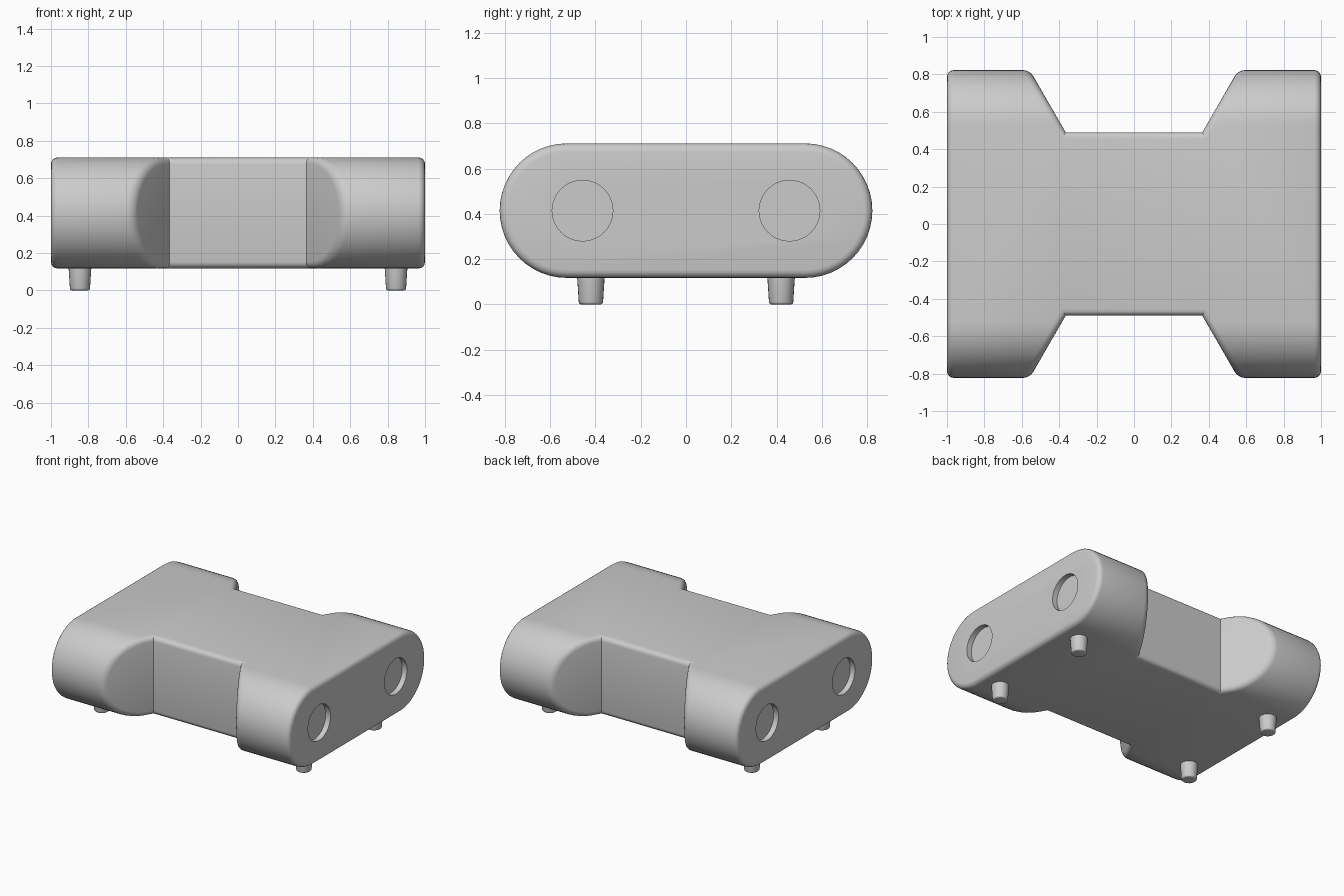
import bpy
import bmesh
from math import sin, cos, pi, radians, tan
from mathutils import Matrix

cube = bpy.data.objects.get("Cube")
if cube:
    bpy.data.objects.remove(cube, do_unlink=True)

HALF_DEPTH, BOTTOM, TOP = 0.823, 0.117, 0.711
RADIUS = (TOP - BOTTOM) / 2
MID = BOTTOM + RADIUS

grey = bpy.data.materials.new("light grey")
grey.use_nodes = True
grey.diffuse_color = (0.6, 0.6, 0.6, 1)
grey.node_tree.nodes["Principled BSDF"].inputs["Base Color"].default_value = (0.6, 0.6, 0.6, 1)


def add_object(name, bm):
    bmesh.ops.recalc_face_normals(bm, faces=bm.faces[:])
    mesh = bpy.data.meshes.new(name)
    bm.to_mesh(mesh)
    bm.free()
    mesh.materials.append(grey)
    obj = bpy.data.objects.new(name, mesh)
    bpy.context.collection.objects.link(obj)
    return obj


def prism(name, points, direction):
    """Extrude a closed outline along a direction."""
    bm = bmesh.new()
    face = bm.faces.new([bm.verts.new(p) for p in points])
    grown = bmesh.ops.extrude_face_region(bm, geom=[face])["geom"]
    verts = [g for g in grown if isinstance(g, bmesh.types.BMVert)]
    bmesh.ops.translate(bm, verts=verts, vec=direction)
    return add_object(name, bm)


def cut(obj, cutters):
    """Subtract cutters and bake the result."""
    for cutter in cutters:
        mod = obj.modifiers.new("cut", "BOOLEAN")
        mod.operation, mod.solver, mod.object = "DIFFERENCE", "EXACT", cutter
    graph = bpy.context.evaluated_depsgraph_get()
    baked = bpy.data.meshes.new_from_object(obj.evaluated_get(graph))
    obj.modifiers.clear()
    obj.data = baked
    for cutter in cutters:
        bpy.data.objects.remove(cutter, do_unlink=True)


def smooth(obj):
    bpy.ops.object.select_all(action="DESELECT")
    obj.select_set(True)
    bpy.context.view_layer.objects.active = obj
    bpy.ops.object.shade_smooth_by_angle(angle=radians(30))


# Body: a rounded bar running from side to side
STEPS = 24
outline = []
for side in (1, -1):
    for i in range(STEPS + 1):
        a = side * pi / 2 - pi * i / STEPS
        outline.append((-1, side * (HALF_DEPTH - RADIUS) + RADIUS * cos(a), MID + RADIUS * sin(a)))
body = prism("body", outline, (2, 0, 0))

# Tapered notches in the front and back
inner, notch_y, far = 0.365, 0.49, 1.0
outer = inner + (far - notch_y) * tan(radians(30))
notches = []
for s in (1, -1):
    plan = [(-inner, s * notch_y, -1), (inner, s * notch_y, -1), (outer, s * far, -1), (-outer, s * far, -1)]
    notches.append(prism("notch_cutter", plan, (0, 0, 3)))
cut(body, notches)

# Round the outward edges, leaving the inner notch corners sharp
bm = bmesh.new()
bm.from_mesh(body.data)
bmesh.ops.remove_doubles(bm, verts=bm.verts[:], dist=0.0005)
edges = [e for e in bm.edges if e.is_manifold and e.is_convex and e.calc_face_angle() > radians(35)]
bmesh.ops.bevel(bm, geom=edges, offset=0.036, segments=4, profile=0.5, affect="EDGES", clamp_overlap=False)
bm.to_mesh(body.data)
bm.free()

# Shallow round recesses in both ends
recesses = []
for x in (-1, 1):
    for y in (-0.457, 0.457):
        bm = bmesh.new()
        bmesh.ops.create_cone(bm, cap_ends=True, segments=40, radius1=0.134, radius2=0.134, depth=0.08,
                              matrix=Matrix.Translation((x, y, MID)) @ Matrix.Rotation(pi / 2, 4, "Y"))
        recesses.append(add_object("recess_cutter", bm))
cut(body, recesses)
smooth(body)

# Four tapered feet with softened bottoms
for x, side in ((-0.845, "right"), (0.845, "left")):
    for y, end in ((-0.42, "front"), (0.42, "back")):
        bm = bmesh.new()
        bmesh.ops.create_cone(bm, cap_ends=True, segments=24, radius1=0.053, radius2=0.062, depth=0.14,
                              matrix=Matrix.Translation((x, y, 0.07)))
        rim = [e for e in bm.edges if all(v.co.z < 0.01 for v in e.verts)]
        bmesh.ops.bevel(bm, geom=rim, offset=0.01, segments=3, profile=0.5, affect="EDGES")
        smooth(add_object(f"{end}_{side}_foot", bm))
